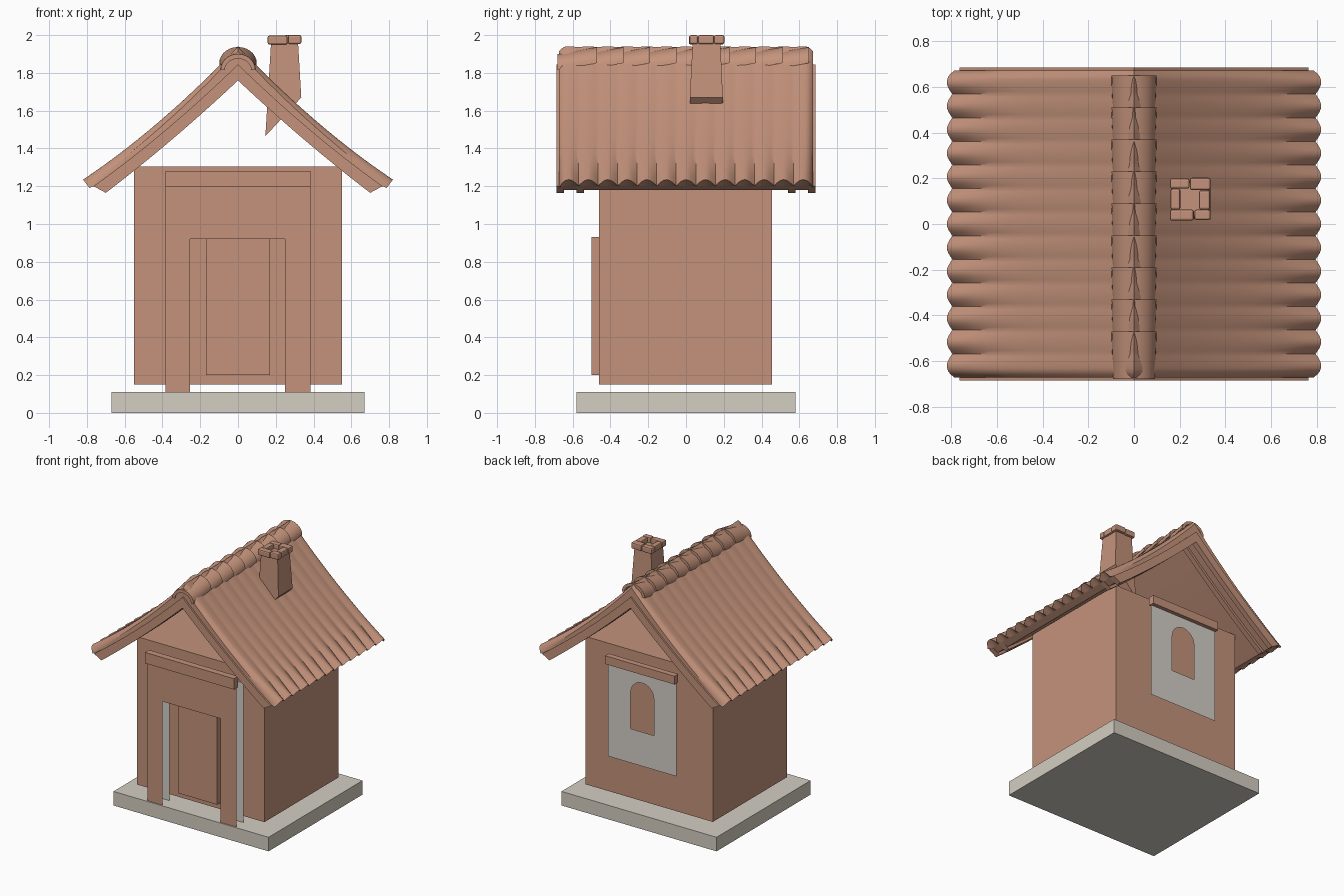
import bpy, bmesh, math

cube = bpy.data.objects.get("Cube")
if cube:
    bpy.data.objects.remove(cube, do_unlink=True)


def material(name, color):
    m = bpy.data.materials.new(name)
    m.use_nodes = True
    m.diffuse_color = color
    m.node_tree.nodes["Principled BSDF"].inputs["Base Color"].default_value = color
    return m


TERRACOTTA = material("terracotta", (0.55, 0.29, 0.198, 1))
STONE = material("stone", (0.66, 0.62, 0.54, 1))
PLASTER = material("plaster", (0.66, 0.63, 0.58, 1))


def finish(name, bm, mat, smooth=False, recalc=True):
    if recalc:
        bmesh.ops.recalc_face_normals(bm, faces=bm.faces[:])
    mesh = bpy.data.meshes.new(name)
    bm.to_mesh(mesh)
    bm.free()
    mesh.materials.append(mat)
    ob = bpy.data.objects.new(name, mesh)
    bpy.context.collection.objects.link(ob)
    if smooth:
        bpy.ops.object.select_all(action='DESELECT')
        ob.select_set(True)
        bpy.context.view_layer.objects.active = ob
        bpy.ops.object.shade_smooth_by_angle(angle=math.radians(35))
    return ob


def loft(name, rings, mat, smooth=False):
    """Closed skin through equal rings of points, capped at both ends."""
    bm = bmesh.new()
    rows = [[bm.verts.new(p) for p in ring] for ring in rings]
    for a, b in zip(rows, rows[1:]):
        for i in range(len(a)):
            j = (i + 1) % len(a)
            bm.faces.new((a[i], a[j], b[j], b[i]))
    bm.faces.new(rows[0])
    bm.faces.new(rows[-1])
    return finish(name, bm, mat, smooth)


def box(name, x0, x1, y0, y1, z0, z1, mat, bevel=0):
    rings = [[(x0, y0, z), (x1, y0, z), (x1, y1, z), (x0, y1, z)] for z in (z0, z1)]
    ob = loft(name, rings, mat)
    if bevel:
        mod = ob.modifiers.new("soft_edges", 'BEVEL')
        mod.width = bevel
        mod.segments = 2
    return ob


def sheet(name, outlines, y, facing, mat):
    """Flat panel in the xz plane, facing along +y or -y."""
    bm = bmesh.new()
    for pts in outlines:
        f = bm.faces.new([bm.verts.new((x, y, z)) for x, z in pts])
        f.normal_update()
        if f.normal.y * facing < 0:
            f.normal_flip()
    return finish(name, bm, mat, recalc=False)


# Plinth and house body
box("plinth", -0.67, 0.67, -0.58, 0.58, 0, 0.11, STONE)
box("house_body", -0.55, 0.55, -0.46, 0.455, 0.15, 1.305, TERRACOTTA)

# Door, front surround and its lintel
box("door", -0.17, 0.17, -0.5, -0.455, 0.2, 0.93, TERRACOTTA)
surround = [(-0.385, 0.11), (-0.255, 0.11), (-0.255, 0.92), (0.25, 0.92),
            (0.25, 0.11), (0.385, 0.11), (0.385, 1.2), (-0.385, 1.2)]
sheet("door_surround", [surround], -0.57, -1, TERRACOTTA)
sheet("door_surround_lining", [surround], -0.48, -1, PLASTER)
box("front_lintel", -0.385, 0.385, -0.6, -0.55, 1.195, 1.28, TERRACOTTA)

# Back panel with an arched window opening, and its lintel
arch = [(0.1 * math.sin(a), 1.02 + 0.1 * math.cos(a))
        for a in [math.pi / 2 * i / 8 for i in range(9)]]
half = [(0, 0.47), (0.295, 0.47), (0.295, 1.2), (0, 1.2)] + arch + [(0.1, 0.737), (0, 0.737)]
sheet("window_panel", [[(s * x, z) for x, z in half] for s in (1, -1)], 0.54, 1, PLASTER)
box("back_lintel", -0.3, 0.3, 0.525, 0.57, 1.2, 1.265, TERRACOTTA)


# Roof curves: (ridge height, slope, flare, eave distance)
OUTER = (1.94, 1.05, 0.232, 0.82)
MIDDLE = (1.845, 0.973, 0.17, 0.765)
BOARD = (1.785, 0.944, 0.135, 0.715)
INNER = (1.76, 0.939, 0.127, 0.70)
STEPS = 14


def curve(c, t):
    x = abs(t) * c[3]
    return math.copysign(x, t), c[0] - c[1] * x + c[2] * x * x


def roof_ring(y, top, bottom, sink=lambda t: 0):
    ts = [i / STEPS for i in range(-STEPS, STEPS + 1)]
    ring = []
    for t in ts:
        (x, z), k = curve(top, t), sink(t)
        ring.append((x - math.copysign(0.6 * k, t) * abs(t), y, z - 0.8 * k))
    for t in reversed(ts):
        x, z = curve(bottom, t)
        ring.append((x, y, z))
    return ring


# Corrugated tile layer, its waves deepening towards the eaves
WAVES, SUB, HALF = 13, 8, 0.672
rings = []
for i in range(WAVES * SUB + 1):
    u = i / SUB
    y = -HALF + 2 * HALF * u / WAVES
    valley = 1 - abs(math.sin(math.pi * u))
    roll = max(0, (abs(y) - 0.635) / (HALF - 0.635)) ** 2 * 0.03
    rings.append(roof_ring(y, OUTER, MIDDLE, lambda t: valley * (0.005 + 0.036 * abs(t) ** 6)
                           * (1 if roll == 0 else 0.6) + roll))
loft("roof_tiles", rings, TERRACOTTA, True)

# Boarding and rafters under the tiles
loft("roof_boarding", [roof_ring(y, MIDDLE, BOARD) for y in (-0.665, 0.665)], TERRACOTTA, True)
for side, label in ((-1, "front"), (1, "back")):
    for y0, y1, kind in ((0.645, 0.685, "barge_board"), (0.54, 0.58, "rafter")):
        loft(f"{label}_{kind}", [roof_ring(side * y, MIDDLE, INNER) for y in (y0, y1)],
             TERRACOTTA, True)


# Overlapping ridge tiles
def arch_ring(y, top, width):
    angles = [math.pi * i / 14 for i in range(15)]
    ring = []
    for w, h, seq in ((width, 0.085, angles), (width - 0.022, 0.06, angles[::-1])):
        ring += [(w * math.cos(a), y, top - 0.085 + h * math.sin(a)) for a in seq]
    return ring


for i in range(9):
    y = -0.68 + 0.14 * i
    loft(f"ridge_tile_{i + 1}", [arch_ring(y, 1.9, 0.092), arch_ring(y + 0.21, 1.937, 0.099)],
         TERRACOTTA, True)

# Chimney shaft, tapered and cut on a slant below the roof
loft("chimney_shaft", [
    [(0.145, 0.02, 1.465), (0.335, 0.02, 1.67), (0.335, 0.195, 1.67), (0.145, 0.195, 1.465)],
    [(0.175, 0.035, 1.96), (0.318, 0.035, 1.96), (0.318, 0.182, 1.96), (0.175, 0.182, 1.96)],
], TERRACOTTA)

# Chimney cap of softened bricks around the flue
bricks = [(0.157, 0.243, 0.155, 0.2), (0.245, 0.335, 0.148, 0.203),
          (0.157, 0.262, 0.015, 0.063), (0.264, 0.335, 0.018, 0.063),
          (0.16, 0.203, 0.063, 0.155), (0.285, 0.333, 0.063, 0.148)]
for i, (x0, x1, y0, y1) in enumerate(bricks):
    lift = 0.003 * (i % 2)
    box(f"chimney_brick_{i + 1}", x0, x1, y0, y1, 1.95 + lift, 1.997 + lift, TERRACOTTA, 0.009)
